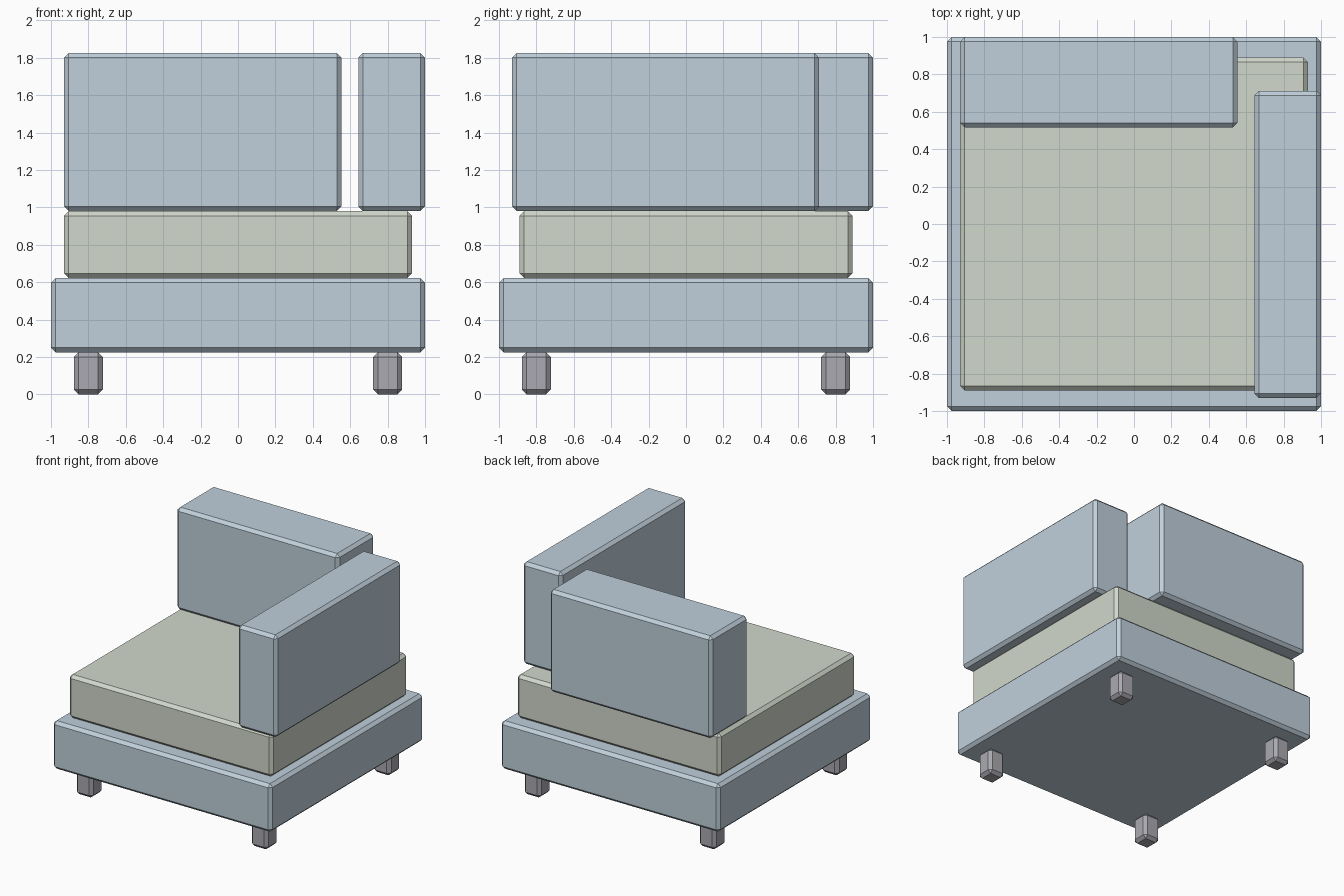
import bpy
import bmesh
from mathutils import Vector

if "Cube" in bpy.data.objects:
    bpy.data.objects.remove(bpy.data.objects["Cube"])

CHAMFER = 0.025


def material(name, rgb):
    mat = bpy.data.materials.new(name)
    mat.diffuse_color = (*rgb, 1)
    mat.use_nodes = True
    mat.node_tree.nodes["Principled BSDF"].inputs["Base Color"].default_value = mat.diffuse_color
    return mat


def chamfered_box(name, low, high, mat):
    """Box between two corners, with a one-segment chamfer on every edge."""
    low, high = Vector(low), Vector(high)
    size, centre = high - low, (low + high) / 2
    bm = bmesh.new()
    bmesh.ops.create_cube(bm, size=1)
    bmesh.ops.scale(bm, vec=size, verts=bm.verts)
    mesh = bpy.data.meshes.new(name)
    bm.to_mesh(mesh)
    bm.free()
    mesh.materials.append(mat)
    obj = bpy.data.objects.new(name, mesh)
    obj.location = centre
    bpy.context.collection.objects.link(obj)
    bevel = obj.modifiers.new("chamfer", 'BEVEL')
    bevel.width = CHAMFER
    bevel.segments = 1
    bevel.limit_method = 'NONE'
    return obj


blue = material("blue_fabric", (0.53, 0.63, 0.71))
green = material("green_fabric", (0.64, 0.69, 0.60))
dark = material("dark_leg", (0.40, 0.40, 0.44))

# Base and seat
chamfered_box("base", (-1, -1, 0.225), (1, 1, 0.622), blue)
chamfered_box("seat_cushion", (-0.93, -0.89, 0.622), (0.93, 0.89, 0.98), green)

# Back and side rests
chamfered_box("back_cushion", (-0.93, 0.515, 0.98), (0.553, 1, 1.825), blue)
chamfered_box("side_cushion", (0.643, -0.93, 0.98), (1, 0.712, 1.825), blue)

# Legs, one near each corner
for y, depth in ((-0.8, "front"), (0.8, "back")):
    for x, side in ((-0.8, "left"), (0.8, "right")):
        h = 0.077
        chamfered_box(f"{depth}_{side}_leg", (x - h, y - h, 0), (x + h, y + h, 0.225), dark)
